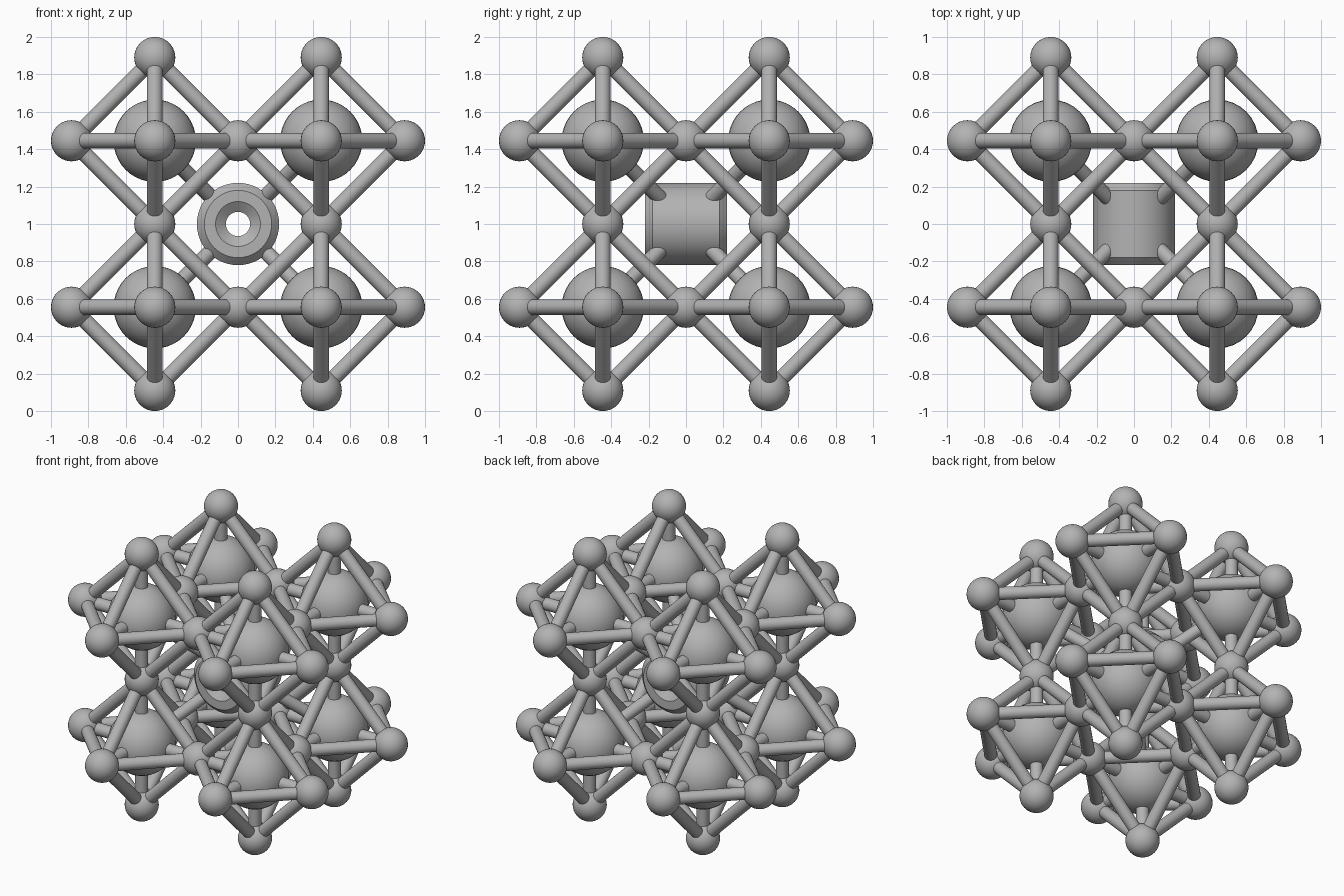
import bpy, bmesh, math
from itertools import combinations, product
from mathutils import Matrix, Vector

if "Cube" in bpy.data.objects:
    bpy.data.objects.remove(bpy.data.objects["Cube"], do_unlink=True)

grey = bpy.data.materials.new("plain grey")
grey.use_nodes = True
colour = (0.45, 0.45, 0.45, 1)
grey.diffuse_color = colour
grey.node_tree.nodes["Principled BSDF"].inputs["Base Color"].default_value = colour

MID = Vector((0, 0, 1))      # middle of the lattice
D = 0.445                    # cell centre offset and cell vertex offset
NODE_R, CORE_R, ROD_R = 0.11, 0.22, 0.042


def finish(name, bm):
    """Turn a bmesh into a smooth grey object."""
    mesh = bpy.data.meshes.new(name)
    bmesh.ops.recalc_face_normals(bm, faces=bm.faces)
    bm.to_mesh(mesh)
    bm.free()
    mesh.materials.append(grey)
    ob = bpy.data.objects.new(name, mesh)
    bpy.context.collection.objects.link(ob)
    bpy.ops.object.select_all(action="DESELECT")
    ob.select_set(True)
    bpy.context.view_layer.objects.active = ob
    bpy.ops.object.shade_smooth_by_angle(angle=math.radians(30))
    return ob


def balls(name, points, radius):
    bm = bmesh.new()
    for p in points:
        bmesh.ops.create_uvsphere(bm, u_segments=32, v_segments=20, radius=radius,
                                  matrix=Matrix.Translation(p))
    finish(name, bm)


def rods(name, pairs, radius):
    bm = bmesh.new()
    for a, b in pairs:
        axis = b - a
        place = Matrix.Translation((a + b) / 2) @ axis.to_track_quat("Z", "Y").to_matrix().to_4x4()
        bmesh.ops.create_cone(bm, cap_ends=True, segments=24, radius1=radius, radius2=radius,
                              depth=axis.length, matrix=place)
    finish(name, bm)


# Eight octahedral cells; neighbouring cells share a vertex
signs = [Vector(s) for s in product((-1, 1), repeat=3)]
centres = [MID + s * D for s in signs]
steps = [Vector([sign * D if i == axis else 0 for i in range(3)])
         for axis in range(3) for sign in (-1, 1)]
nodes = {tuple(round(v, 4) for v in c + s) for c in centres for s in steps}

balls("cell_cores", centres, CORE_R)
balls("corner_nodes", [Vector(n) for n in sorted(nodes)], NODE_R)

# Edge rods join vertices that are not opposite; spokes reach in to the core
rods("edge_rods", [(c + a, c + b) for c in centres
                   for a, b in combinations(steps, 2) if (a + b).length > 0.01], ROD_R)
rods("spokes", [(c, c + s) for c in centres for s in steps], ROD_R)

# Struts from the central sleeve to every core
rods("diagonal_struts", [(MID + s * 0.135, c) for s, c in zip(signs, centres)], 0.04)

# Central sleeve: chamfered, countersunk ring spun about the y axis
half = [(0.065, 0.18), (0.12, 0.22), (0.18, 0.22), (0.22, 0.18)]
profile = half + [(r, -y) for r, y in reversed(half)]
bm = bmesh.new()
ring = [bm.verts.new((r, y, 1)) for r, y in profile]
edges = [bm.edges.new((ring[i], ring[(i + 1) % len(ring)])) for i in range(len(ring))]
bmesh.ops.spin(bm, geom=ring + edges, cent=MID, axis=(0, 1, 0),
               angle=math.tau, steps=48, use_merge=True)
bmesh.ops.remove_doubles(bm, verts=bm.verts, dist=0.0001)
finish("central_sleeve", bm)
